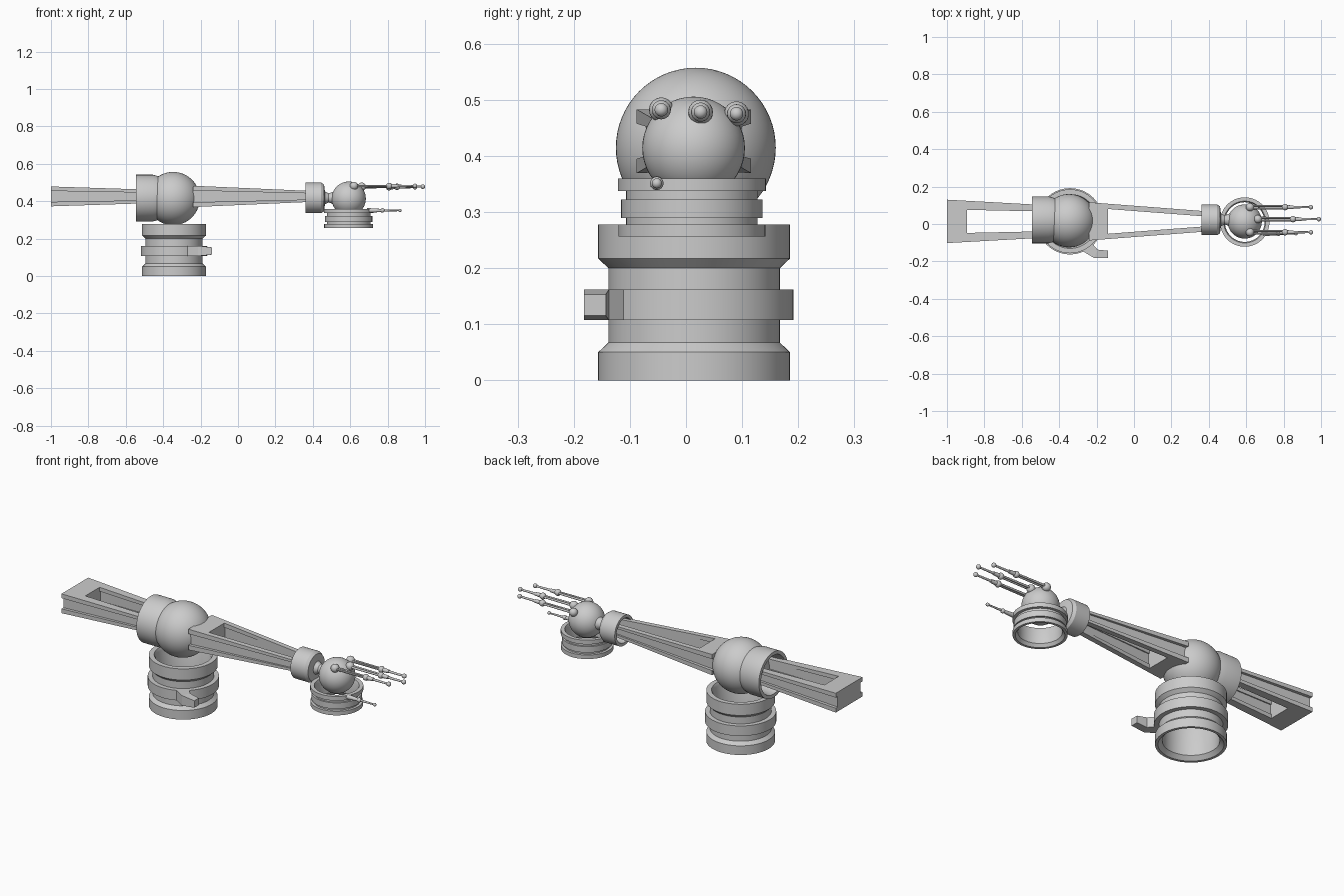
import bpy, bmesh, math
from mathutils import Vector, Matrix

if "Cube" in bpy.data.objects:
    bpy.data.objects.remove(bpy.data.objects["Cube"])

CY, CZ = 0.014, 0.416   # arm axis


def finish(name, bm, smooth=True):
    bmesh.ops.recalc_face_normals(bm, faces=bm.faces)
    me = bpy.data.meshes.new(name)
    bm.to_mesh(me)
    bm.free()
    ob = bpy.data.objects.new(name, me)
    bpy.context.collection.objects.link(ob)
    if smooth:
        bpy.ops.object.select_all(action='DESELECT')
        ob.select_set(True)
        bpy.context.view_layer.objects.active = ob
        bpy.ops.object.shade_smooth_by_angle(angle=math.radians(30))
    return ob


def lathe(name, profile, loc, along_x=False, n=64):
    """Closed ring profile of (radius, height) spun round z, or round x."""
    bm = bmesh.new()
    rings = []
    for i in range(n):
        a = 2 * math.pi * i / n
        c, s = math.cos(a), math.sin(a)
        rings.append([bm.verts.new((h, r * c, r * s) if along_x else (r * c, r * s, h))
                      for r, h in profile])
    m = len(profile)
    for i in range(n):
        p, q = rings[i], rings[(i + 1) % n]
        for j in range(m):
            k = (j + 1) % m
            bm.faces.new((p[j], p[k], q[k], q[j]))
    bmesh.ops.translate(bm, verts=bm.verts, vec=loc)
    return finish(name, bm)


def add_ball(bm, loc, r, u=20, v=12):
    bmesh.ops.create_uvsphere(bm, u_segments=u, v_segments=v, radius=r,
                              matrix=Matrix.Translation(loc))


def add_rod(bm, a, b, r0, r1, n=12):
    a, b = Vector(a), Vector(b)
    d = b - a
    mat = Matrix.Translation((a + b) / 2) @ d.to_track_quat('Z', 'Y').to_matrix().to_4x4()
    bmesh.ops.create_cone(bm, cap_ends=True, segments=n, radius1=r0, radius2=r1,
                          depth=d.length, matrix=mat)


def add_hexa(bm, s0, s1):
    """Tapered box between two sections (x, y0, y1, z0, z1)."""
    v = []
    for x, y0, y1, z0, z1 in (s0, s1):
        v.append([bm.verts.new((x, y, z)) for y, z in ((y0, z0), (y1, z0), (y1, z1), (y0, z1))])
    bm.faces.new(v[0])
    bm.faces.new(v[1][::-1])
    for i in range(4):
        j = (i + 1) % 4
        bm.faces.new((v[0][i], v[1][i], v[1][j], v[0][j]))


def arm(name, x0, xb, x1, outer, inner, height):
    """Frame of two I-beams joined by a block between x0 and xb."""
    bm = bmesh.new()

    def mix(pair, x):
        return pair[0] + (pair[1] - pair[0]) * (x - x0) / (x1 - x0)

    def sec(x, ya, yb, f0, f1):
        h = mix(height, x)
        return (x, CY + ya, CY + yb, CZ + .01 + f0 * h, CZ + .01 + f1 * h)

    for f0, f1, inset in ((.55, 1, 0), (-1, -.55, 0), (-.55, .55, .017)):
        ins = lambda x: inset * mix(outer, x) / outer[0]
        o = lambda x: mix(outer, x) - ins(x)
        i = lambda x: mix(inner, x) + ins(x) * .4
        add_hexa(bm, sec(x0, -o(x0), o(x0), f0, f1), sec(xb, -o(xb), o(xb), f0, f1))
        for s in (1, -1):
            add_hexa(bm, sec(xb, s * i(xb), s * o(xb), f0, f1),
                     sec(x1, s * i(x1), s * o(x1), f0, f1))
    return finish(name, bm, False)


# Shoulder base: hollow stacked rings
lathe("shoulder_base", [(.157, 0), (.171, 0), (.171, .05), (.153, .067), (.153, .107),
                        (.177, .107), (.177, .162), (.153, .162), (.153, .2),
                        (.171, .217), (.171, .278), (.145, .278), (.137, .262),
                        (.137, .02)], (-.342, .0145, 0))

# Bent lever on the base ring
bm = bmesh.new()
path = [((-.30, -.13), (-.235, -.09), .107, .162),
        ((-.213, -.182), (-.195, -.137), .107, .162),
        ((-.138, -.182), (-.138, -.143), .115, .153)]
prev = None
for a, b, z0, z1 in path:
    q = [bm.verts.new((*p, z)) for p, z in ((a, z0), (b, z0), (b, z1), (a, z1))]
    if prev:
        for i in range(4):
            j = (i + 1) % 4
            bm.faces.new((prev[i], q[i], q[j], prev[j]))
    else:
        bm.faces.new(q)
    prev = q
bm.faces.new(prev)
finish("base_lever", bm, False)

# Shoulder ball and its collar
bm = bmesh.new()
add_ball(bm, (-.347, .0175, .4145), .1425, 64, 32)
finish("shoulder_ball", bm)
lathe("shoulder_collar", [(.106, -.545), (.125, -.545), (.125, -.455), (.115, -.42),
                          (.1, -.42), (.1, -.5)], (0, .022, .417), True)

# Two open beam arms
arm("rear_arm", -1, -.893, -.44, (.116, .085), (.064, .052), (.053, .035))
arm("front_arm", -.24, -.14, .44, (.102, .05), (.074, .022), (.057, .027))

# Wrist collar with neck
lathe("wrist_collar", [(.066, .36), (.082, .36), (.082, .445), (.072, .46), (.034, .465),
                       (.024, .485), (.036, .515), (.001, .515), (.001, .45), (.066, .44)],
      (0, .022, .418), True)

# Hand ball and grooved cuff
bm = bmesh.new()
add_ball(bm, (.592, .0135, .414), .0915, 48, 24)
finish("hand_ball", bm)
lathe("hand_cuff", [(.118, .256), (.131, .256), (.131, .278), (.117, .278), (.117, .289),
                    (.126, .289), (.126, .322), (.117, .322), (.117, .337), (.132, .337),
                    (.132, .36), (.112, .36), (.106, .345), (.106, .272)],
      (.592, .0105, 0))

# Three jointed fingers, each with paired rods
for label, x, y, z in (("left", .62, .09, .475), ("middle", .662, .026, .478),
                       ("right", .62, -.044, .482)):
    bm = bmesh.new()
    knuckle, joint, tip = (Vector((x + d, y, z)) for d in (0, .188, .326))
    for p, r in ((knuckle, .022), (joint, .017), (tip, .012)):
        add_ball(bm, p, r)
    for s in (1, -1):
        off = Vector((0, .007 * s, 0))
        add_rod(bm, knuckle + off, joint + off, .006, .005)
    add_rod(bm, joint, joint + Vector((.045, 0, 0)), .012, .009)
    add_rod(bm, joint, tip, .007, .005)
    finish(label + "_finger", bm)

# Thumb from the cuff
bm = bmesh.new()
root, joint, tip = (Vector((x, -.052, .351)) for x in (.69, .772, .866))
add_rod(bm, root, joint, .013, .008)
add_rod(bm, joint, tip, .006, .004)
add_ball(bm, joint, .012)
add_ball(bm, tip, .009)
finish("thumb", bm)
